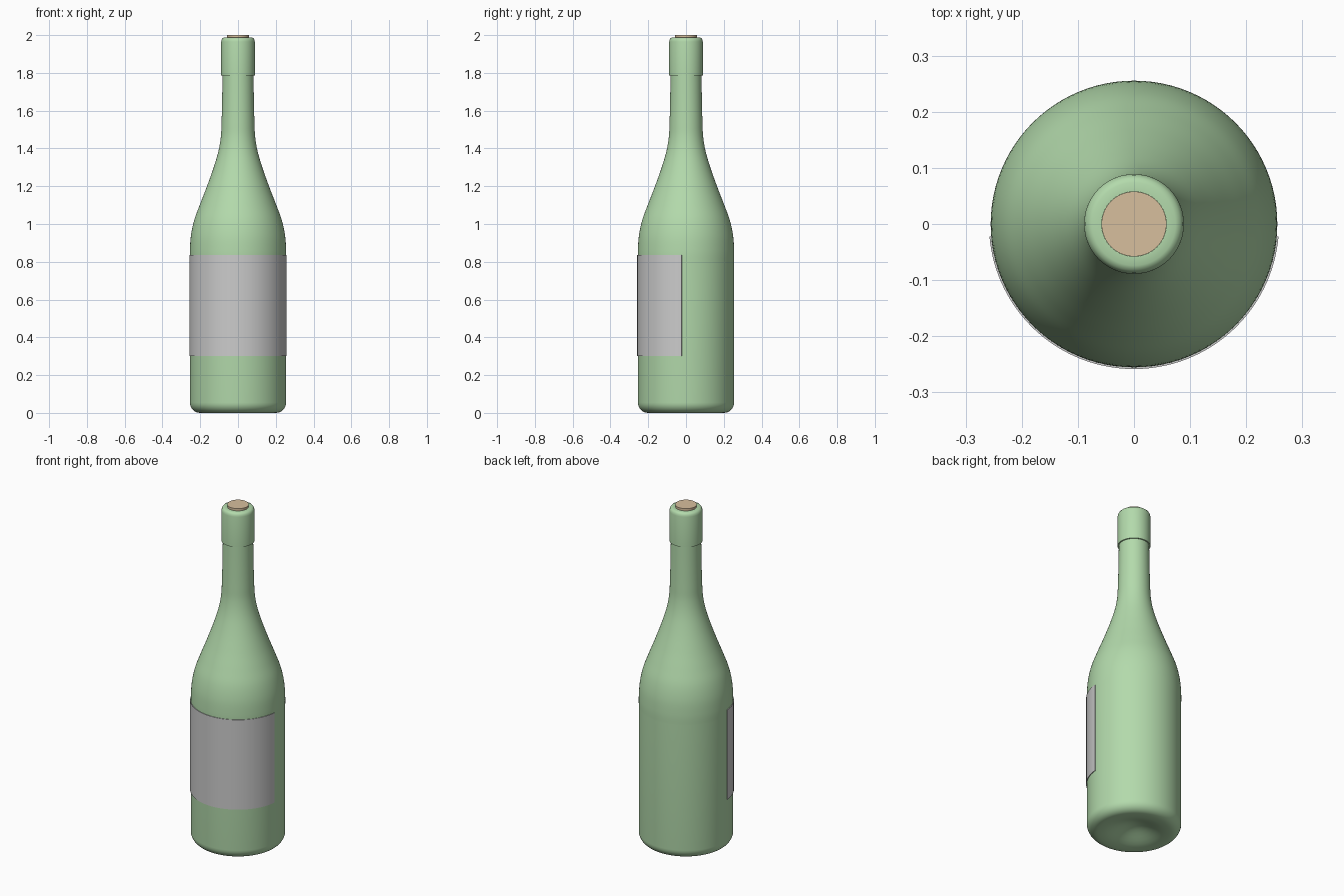
import bpy, bmesh, math
from math import sin, cos, pi

if "Cube" in bpy.data.objects:
    bpy.data.objects.remove(bpy.data.objects["Cube"])

SEG = 96


def material(name, rgb):
    m = bpy.data.materials.new(name)
    m.diffuse_color = (*rgb, 1)
    m.use_nodes = True
    m.node_tree.nodes["Principled BSDF"].inputs["Base Color"].default_value = m.diffuse_color
    return m


def finish(name, bm, mat=None, angle=35):
    bmesh.ops.recalc_face_normals(bm, faces=bm.faces)
    me = bpy.data.meshes.new(name)
    bm.to_mesh(me)
    bm.free()
    ob = bpy.data.objects.new(name, me)
    bpy.context.collection.objects.link(ob)
    if mat:
        me.materials.append(mat)
    bpy.ops.object.select_all(action='DESELECT')
    ob.select_set(True)
    bpy.context.view_layer.objects.active = ob
    bpy.ops.object.shade_smooth_by_angle(angle=math.radians(angle))
    return ob


def lathe(name, profile, mat, closed=False):
    """Revolve (radius, height) points around z."""
    bm = bmesh.new()
    vs = [bm.verts.new((r, 0, z)) for r, z in profile]
    n = len(vs)
    edges = [bm.edges.new((vs[i], vs[(i + 1) % n])) for i in range(n if closed else n - 1)]
    bmesh.ops.spin(bm, geom=vs + edges, axis=(0, 0, 1), cent=(0, 0, 0),
                   angle=2 * pi, steps=SEG, use_merge=True)
    bmesh.ops.remove_doubles(bm, verts=bm.verts, dist=1e-5)
    return finish(name, bm, mat)


def smooth_path(pts, steps=6):
    """Catmull-Rom curve through the points."""
    p = [pts[0]] + pts + [pts[-1]]
    out = []
    for a, b, c, d in zip(p, p[1:], p[2:], p[3:]):
        for k in range(steps):
            t = k / steps
            out.append(tuple(0.5 * (2 * q + (r - o) * t + (2 * o - 5 * q + 4 * r - s) * t * t
                                    + (3 * q - o - 3 * r + s) * t ** 3)
                             for o, q, r, s in zip(a, b, c, d)))
    return out + [pts[-1]]


green = material("green_glass", (0.45, 0.70, 0.41))
tan = material("cork", (0.68, 0.52, 0.34))

# Bottle: hollowed base, rounded heel, straight body, shoulder and neck
R, heel = 0.255, 0.055
punt = [(0.19 * i / 8, 0.05 * (0.5 + 0.5 * cos(pi * i / 8))) for i in range(9)]
corner = [(R - heel + heel * sin(a), heel - heel * cos(a))
          for a in (pi / 2 * i / 8 for i in range(9))]
shoulder = smooth_path([(R, 0.80), (R, 0.86), (0.249, 0.94), (0.232, 1.02), (0.203, 1.10),
                        (0.168, 1.19), (0.132, 1.29), (0.105, 1.38), (0.091, 1.46),
                        (0.087, 1.54), (0.084, 1.66), (0.082, 1.79)])
lathe("bottle", punt + corner + shoulder + [(0.06, 1.79), (0, 1.79)], green)

# Collar around the mouth, with a rounded rim
lathe("mouth_collar", [(0.058, 1.785), (0.089, 1.785), (0.089, 1.965), (0.087, 1.975),
                       (0.082, 1.983), (0.074, 1.987), (0.058, 1.987)], green, closed=True)

# Cork just proud of the mouth
lathe("cork", [(0, 1.785), (0.0578, 1.785), (0.0578, 2.0), (0, 2.0)], tan)

# Label wrapped round the front of the body
bm = bmesh.new()
RL, start = 0.2585, math.radians(5)
cols = []
for i in range(65):
    a = pi + start + (pi - 2 * start) * i / 64
    cols.append([bm.verts.new((r * cos(a), r * sin(a), z))
                 for r, z in ((RL, 0.30), (RL, 0.835), (0.254, 0.835), (0.254, 0.30))])
for a, b in zip(cols, cols[1:]):
    for k in range(4):
        m = (k + 1) % 4
        bm.faces.new((a[k], b[k], b[m], a[m]))
bm.faces.new(cols[0])
bm.faces.new(cols[-1])
finish("label", bm)
